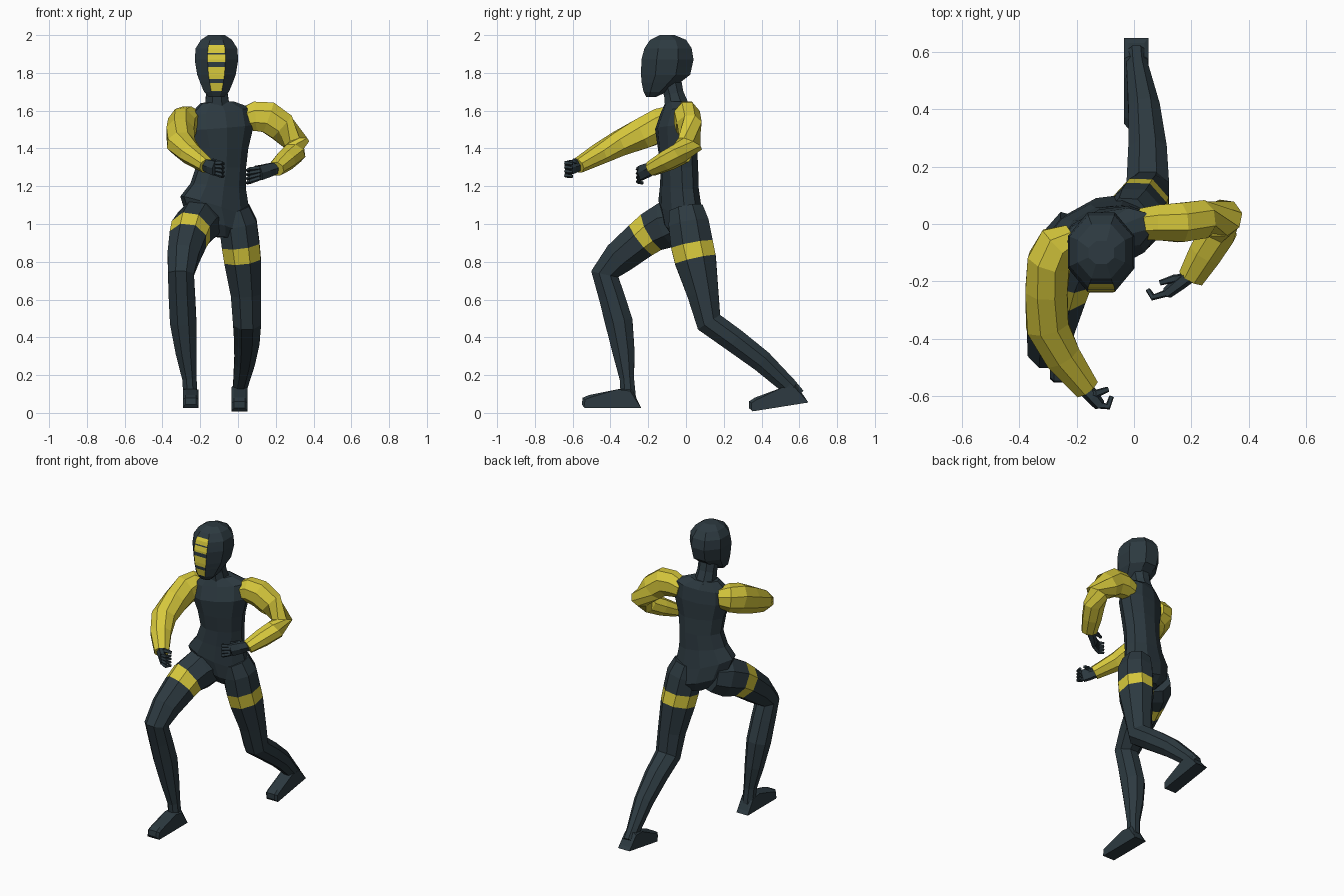
import bpy, bmesh, math
from mathutils import Vector, Matrix


def material(name, rgb):
    m = bpy.data.materials.new(name)
    m.diffuse_color = (*rgb, 1)
    return m


DARK = material("dark slate", (0.026, 0.042, 0.052))
YELLOW = material("yellow", (0.68, 0.58, 0.045))


def finish(bm, name, mats):
    bmesh.ops.recalc_face_normals(bm, faces=bm.faces)
    me = bpy.data.meshes.new(name)
    bm.to_mesh(me)
    bm.free()
    for m in mats:
        me.materials.append(m)
    ob = bpy.data.objects.new(name, me)
    bpy.context.collection.objects.link(ob)
    return ob


def loft(rings, n, band=()):
    """Skin rings given as (centre, u axis, v axis); segments in band get slot 1."""
    bm = bmesh.new()
    loops, k = [], 1 / math.cos(math.pi / n)
    for c, u, v in rings:
        angles = [(i + 0.5) * math.tau / n for i in range(n)]
        loops.append([bm.verts.new(c + u * (k * math.cos(a)) + v * (k * math.sin(a)))
                      for a in angles])
    for s, (p, q) in enumerate(zip(loops, loops[1:])):
        for i in range(n):
            j = (i + 1) % n
            f = bm.faces.new((p[i], p[j], q[j], q[i]))
            f.material_index = int(s in band)
    bm.faces.new(loops[0])
    bm.faces.new(loops[-1])
    return bm


def tube(name, pts, mats, ref=(0, 0, 1), n=8, band=()):
    """Limb through (x, y, z, radius along ref, radius across)."""
    P = [Vector(p[:3]) for p in pts]
    ref, rings = Vector(ref), []
    for i, p in enumerate(pts):
        t = Vector()
        if i:
            t += (P[i] - P[i - 1]).normalized()
        if i < len(P) - 1:
            t += (P[i + 1] - P[i]).normalized()
        t.normalize()
        u = (ref - t * t.dot(ref)).normalized()
        rings.append((P[i], u * p[3], t.cross(u) * p[-1]))
    return finish(loft(rings, n, band), name, mats)


# Torso: twisted rings (z, cx, cy, half width, half depth, sideways tilt)
yaw = math.radians(18)
rings = []
for z, cx, cy, w, d, tilt in [
        (0.93, -0.09, 0.00, 0.07, 0.07, -0.1), (0.99, -0.10, -0.01, 0.17, 0.10, -0.3),
        (1.09, -0.12, -0.03, 0.185, 0.10, -0.3), (1.20, -0.105, -0.035, 0.145, 0.092, -0.1),
        (1.30, -0.09, -0.035, 0.130, 0.092, 0), (1.40, -0.09, -0.045, 0.142, 0.095, 0),
        (1.51, -0.09, -0.05, 0.172, 0.10, 0.08), (1.595, -0.095, -0.04, 0.165, 0.08, 0.12),
        (1.645, -0.11, -0.045, 0.085, 0.06, 0.05)]:
    rings.append((Vector((cx, cy, z)),
                  Vector((math.cos(yaw), math.sin(yaw), tilt)) * w,
                  Vector((-math.sin(yaw), math.cos(yaw), 0)) * d))
finish(loft(rings, 10), "torso", [DARK])
tube("neck", [(-0.11, -0.045, 1.61, 0.066, 0.066), (-0.112, -0.065, 1.69, 0.057, 0.052),
              (-0.115, -0.09, 1.79, 0.06, 0.06)], [DARK], ref=(1, 0, 0))

# Head: horizontal rings (z, front y, back y, half width), cut into face stripes
HX = -0.114
rings = [(Vector((HX, (f + b) / 2, z)), Vector((w, 0, 0)), Vector((0, (b - f) / 2, 0)))
         for z, f, b, w in [(1.672, -0.21, -0.16, 0.04), (1.70, -0.225, -0.10, 0.066),
                            (1.75, -0.235, -0.03, 0.087), (1.79, -0.238, 0.022, 0.102),
                            (1.87, -0.236, 0.04, 0.115), (1.93, -0.22, 0.03, 0.110),
                            (1.975, -0.19, 0.0, 0.082), (2.0, -0.14, -0.06, 0.045)]]
bm = loft(rings, 8)
stripes = [(1.703, 1.746), (1.767, 1.832), (1.857, 1.898), (1.906, 1.947)]
for z in [z for s in stripes for z in s]:
    bmesh.ops.bisect_plane(bm, geom=bm.verts[:] + bm.edges[:] + bm.faces[:],
                           plane_co=(0, 0, z), plane_no=(0, 0, 1))
for f in bm.faces:
    c = f.calc_center_median()
    if abs(c.x - HX) < 0.01 and c.y < -0.19:
        f.material_index = int(any(a < c.z < b for a, b in stripes))
finish(bm, "head", [DARK, YELLOW])

# Legs with a yellow thigh band
tube("forward_leg", [
    (-0.17, -0.02, 1.02, 0.10, 0.10), (-0.215, -0.09, 1.00, 0.112, 0.122),
    (-0.25, -0.175, 0.962, 0.105, 0.108), (-0.265, -0.235, 0.918, 0.098, 0.10),
    (-0.29, -0.35, 0.825, 0.083, 0.088), (-0.302, -0.43, 0.735, 0.069, 0.073),
    (-0.297, -0.395, 0.62, 0.070, 0.068), (-0.29, -0.355, 0.48, 0.070, 0.073),
    (-0.275, -0.33, 0.32, 0.055, 0.058), (-0.257, -0.313, 0.18, 0.038, 0.038),
    (-0.252, -0.305, 0.08, 0.037, 0.04)], [DARK, YELLOW], ref=(1, 0, 0), band=(2,))
tube("trailing_leg", [
    (-0.02, 0.0, 1.08, 0.08, 0.09), (0.0, 0.015, 1.0, 0.10, 0.107),
    (0.014, 0.032, 0.89, 0.10, 0.112), (0.024, 0.05, 0.81, 0.097, 0.11),
    (0.042, 0.09, 0.63, 0.080, 0.083), (0.048, 0.122, 0.48, 0.074, 0.07),
    (0.047, 0.255, 0.385, 0.067, 0.064), (0.035, 0.40, 0.275, 0.055, 0.058),
    (0.012, 0.54, 0.145, 0.038, 0.045), (0.008, 0.59, 0.09, 0.036, 0.042)],
    [DARK, YELLOW], ref=(1, 0, 0), band=(2,))


# Feet: side profile from heel to toe, extruded and chamfered
def foot(name, x, y, z, pitch, yaw):
    prof = [(0, 0.02), (0.015, 0), (-0.285, 0), (-0.30, 0.02), (-0.295, 0.055),
            (-0.26, 0.07), (-0.11, 0.10), (-0.035, 0.105)]
    bm = bmesh.new()
    sides = []
    for s in (-1, 1):
        sides.append([bm.verts.new((s * 0.042, py - 0.015, pz)) for py, pz in prof])
        bm.faces.new(sides[-1])
    for i in range(len(prof)):
        j = (i + 1) % len(prof)
        bm.faces.new((sides[0][i], sides[0][j], sides[1][j], sides[1][i]))
    rim = [e for e in bm.edges if abs(e.verts[0].co.x - e.verts[1].co.x) < 0.001
           and max(v.co.z for v in e.verts) > 0.05]
    bmesh.ops.bevel(bm, geom=rim, offset=0.014, segments=1, affect='EDGES')
    bm.transform(Matrix.Translation((x, y, z)) @ Matrix.Rotation(yaw, 4, 'Z')
                 @ Matrix.Rotation(pitch, 4, 'X'))
    finish(bm, name, [DARK])


foot("forward_foot", -0.25, -0.237, 0.025, 0, 0)
foot("trailing_foot", 0.008, 0.648, 0.055, math.radians(9), 0)

# Yellow sleeves
tube("forward_sleeve", [
    (-0.215, -0.05, 1.535, 0.06, 0.05), (-0.265, -0.075, 1.54, 0.083, 0.075),
    (-0.295, -0.13, 1.525, 0.088, 0.075), (-0.305, -0.23, 1.48, 0.082, 0.073),
    (-0.302, -0.355, 1.425, 0.066, 0.073), (-0.25, -0.46, 1.37, 0.053, 0.063),
    (-0.165, -0.572, 1.308, 0.038, 0.044)], [YELLOW])
tube("bent_sleeve", [
    (0.03, 0.0, 1.555, 0.06, 0.055), (0.09, 0.005, 1.57, 0.078, 0.062),
    (0.16, 0.005, 1.565, 0.083, 0.068), (0.23, 0.015, 1.515, 0.078, 0.066),
    (0.312, 0.022, 1.425, 0.066, 0.062), (0.295, -0.025, 1.375, 0.056, 0.062),
    (0.25, -0.10, 1.335, 0.052, 0.058), (0.20, -0.185, 1.292, 0.038, 0.046)], [YELLOW])


# Hands: palm, four curled fingers and a thumb, along three guide points
def hand(name, wrist, knuckle, joint, tip, thumb, spread):
    w, k, j, t = map(Vector, (wrist, knuckle, joint, tip))
    tube(name + "_palm", [(*w, 0.028, 0.024), (*w.lerp(k, 0.55), 0.036, 0.022),
                          (*k, 0.038, 0.018)], [DARK], n=6)
    for i in range(4):
        off = Vector((0, 0, (i - 1.5) * spread))
        tube(f"{name}_finger_{i + 1}", [(*(k + off * 0.9), 0.010, 0.011),
                                        (*(j + off * 1.1), 0.010, 0.010),
                                        (*(t + off * 1.1), 0.007, 0.007)], [DARK], n=5)
    mid, end = map(Vector, thumb)
    tube(name + "_thumb", [(*w.lerp(k, 0.3), 0.013, 0.013), (*mid, 0.012, 0.012),
                           (*end, 0.008, 0.008)], [DARK], n=5)


hand("forward_hand", (-0.18, -0.56, 1.315), (-0.12, -0.63, 1.295), (-0.09, -0.635, 1.29),
     (-0.078, -0.60, 1.285), ((-0.13, -0.59, 1.335), (-0.09, -0.575, 1.325)), 0.02)
hand("bent_hand", (0.21, -0.165, 1.30), (0.115, -0.24, 1.27), (0.065, -0.255, 1.258),
     (0.048, -0.228, 1.25), ((0.14, -0.19, 1.305), (0.09, -0.205, 1.30)), 0.02)
